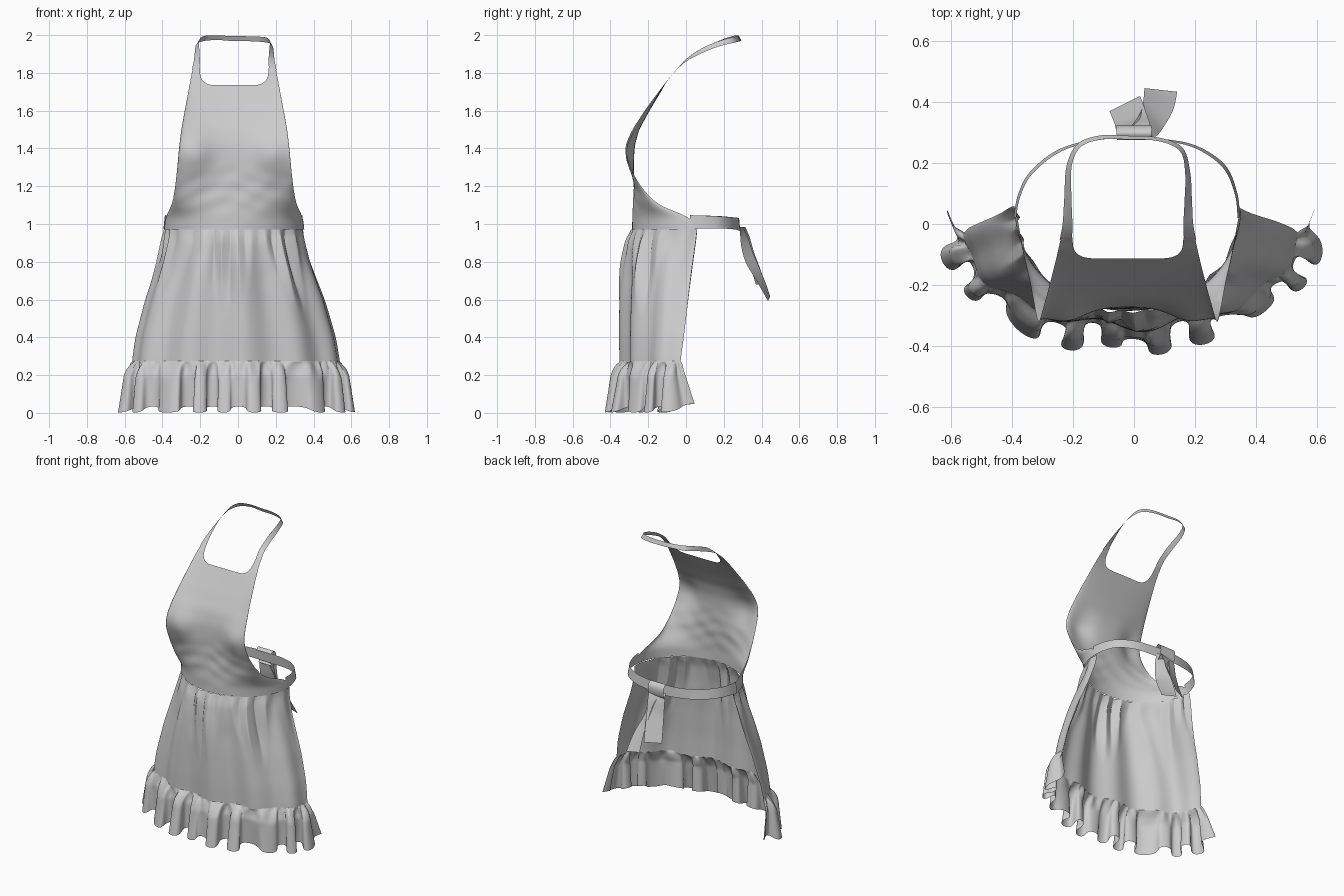
import bpy
from math import sin, cos, pi, exp
from mathutils import Vector


def grid(name, f, nu, nv):
    """Cloth sheet from f(u, v), u and v in 0..1."""
    verts = [f(i / nu, j / nv) for j in range(nv + 1) for i in range(nu + 1)]
    n = nu + 1
    faces = [(j * n + i, j * n + i + 1, (j + 1) * n + i + 1, (j + 1) * n + i)
             for j in range(nv) for i in range(nu)]
    me = bpy.data.meshes.new(name)
    me.from_pydata(verts, [], faces)
    me.polygons.foreach_set("use_smooth", [True] * len(faces))
    ob = bpy.data.objects.new(name, me)
    bpy.context.collection.objects.link(ob)
    return ob


def spline(pts, t):
    """Catmull-Rom through tuples, t in 0..1."""
    s = min(max(t, 0), 1) * (len(pts) - 1)
    i = min(int(s), len(pts) - 2)
    k = s - i
    p = [pts[min(max(i + d, 0), len(pts) - 1)] for d in (-1, 0, 1, 2)]
    return [0.5 * (2 * b + (c - a) * k + (2 * a - 5 * b + 4 * c - d) * k * k
                   + (3 * b - a - 3 * c + d) * k ** 3) for a, b, c, d in zip(*p)]


def lookup(rows, z, blur):
    """Table lookup keyed on the first column, averaged over +-blur."""
    def at(h):
        for a, b in zip(rows, rows[1:]):
            if h <= b[0]:
                k = max(0, (h - a[0]) / (b[0] - a[0]))
                return [p + (q - p) * k for p, q in zip(a[1:], b[1:])]
        return rows[-1][1:]
    samples = [at(z + blur * d) for d in (-1, -.5, 0, .5, 1)]
    return [sum(c) / 5 for c in zip(*samples)]


def smooth(k):
    k = min(max(k, 0), 1)
    return k * k * (3 - 2 * k)


def ribbon(name, rows, nu=32):
    """Band through rows of (centre xyz, half width xyz)."""
    def f(u, v):
        r = spline(rows, u)
        return Vector(r[:3]) + Vector(r[3:]) * (2 * v - 1)
    return grid(name, f, nu, 2)


# Bib: height, half width, y at centre, y at edge (a shallow valley between two swells)
BIB = [(.97, .372, -.285, .05), (1.04, .362, -.285, .02), (1.07, .345, -.282, -.08),
       (1.12, .325, -.28, -.17), (1.2, .312, -.276, -.24), (1.28, .303, -.276, -.285),
       (1.36, .296, -.275, -.312), (1.42, .29, -.27, -.312), (1.5, .28, -.248, -.281),
       (1.6, .262, -.193, -.219), (1.7, .243, -.133, -.145), (1.76, .232, -.098, -.1),
       (1.84, .216, -.033, -.028)]


def bib(u, v):
    t = (2 * u - 1) * pi / 2
    xf = sin(t)
    # Neckline with rounded corners running up into the straps
    k = min(max((abs(xf) - .36) / .46, 0), 1)
    top = 1.735 + .09 * (1 - (1 - k ** 3) ** .5)
    z = .97 + v * (top - .97)
    w, yc, ye = lookup(BIB, z, .022)
    x = w * xf
    y = yc + (ye - yc) * (1 - cos(t))
    y -= .034 * exp(-((z - 1.37) / .11) ** 2) * exp(-((abs(x) - .2) / .08) ** 2)
    # Soft pull creases around the midriff
    crease = exp(-((z - 1.17) / .12) ** 2) * cos(t)
    y += .0014 * crease * (sin(70 * z + 25 * abs(x) + 2 * sin(9 * x)) + sin(45 * z - 37 * x))
    return Vector((x - .02, y, z))


grid("bib", bib, 96, 64)

# Neck strap, running from the right of the neckline around the back to the left
ribbon("neck_strap", [
    (.184, -.052, 1.815, .02, 0, 0), (.178, .0, 1.866, .016, .004, -.003),
    (.178, .08, 1.915, .012, .003, -.011), (.176, .17, 1.953, .008, .003, -.013),
    (.155, .245, 1.973, .004, .006, -.014), (.08, .278, 1.98, 0, .006, -.013),
    (-.03, .284, 1.982, 0, .006, -.013), (-.11, .284, 1.986, 0, .007, -.012),
    (-.18, .258, 1.982, -.004, .006, -.014), (-.213, .19, 1.962, -.008, .003, -.013),
    (-.217, .08, 1.915, -.012, .003, -.011), (-.218, .0, 1.866, -.016, .004, -.003),
    (-.224, -.052, 1.815, -.02, 0, 0)], 72)

# Waist ties around the back
ribbon("waist_tie", [
    (.344, .02, 1.01, -.004, 0, .037), (.335, .1, 1.01, -.004, -.002, .034),
    (.295, .19, 1.008, -.004, -.004, .032), (.2, .254, 1.003, -.002, -.004, .032),
    (.08, .278, .999, 0, -.003, .034), (-.03, .284, .998, 0, -.003, .035),
    (-.13, .276, 1.0, 0, -.003, .033), (-.25, .238, 1.005, .003, -.004, .032),
    (-.34, .165, 1.01, .004, -.003, .033), (-.378, .09, 1.01, .004, -.002, .034),
    (-.391, .02, 1.01, .004, 0, .037)], 64)

# Knot loop wrapped over the ties, then two hanging tails
ribbon("knot", [
    (.0, .275, 1.03, -.055, 0, 0), (.0, .3, 1.043, -.058, 0, 0),
    (.0, .322, 1.015, -.058, 0, 0), (.0, .318, .965, -.056, 0, 0),
    (.0, .295, .94, -.054, 0, 0)], 20)
ribbon("tail_left", [
    (.0, .305, .985, -.055, -.008, 0), (-.005, .325, .93, -.055, -.012, 0),
    (-.01, .342, .85, -.052, -.018, 0), (-.02, .37, .76, -.05, -.024, 0),
    (-.03, .395, .68, -.05, -.025, 0)], 20)
ribbon("tail_right", [
    (.02, .295, .985, -.04, .008, 0), (.04, .315, .9, -.035, .025, 0),
    (.06, .345, .8, -.035, .03, 0), (.08, .395, .7, -.048, .022, 0),
    (.088, .44, .605, -.054, .006, .012)], 20)

# Skirt: height, half width, y at centre, y at edge
SKIRT = [(.27, .55, -.335, -.03), (.4, .53, -.338, -.012), (.6, .475, -.336, .012),
         (.8, .403, -.328, .038), (.92, .37, -.312, .055), (.97, .366, -.283, .06)]


def section(u, w, yc, ye):
    """Point, outward normal and tangent on a half-ellipse cross-section."""
    t = (2 * u - 1) * pi / 2
    d = ye - yc
    p = Vector((w * sin(t), yc + d * (1 - cos(t)), 0))
    n = Vector((d * sin(t), -w * cos(t), 0)).normalized()
    return p, n, Vector((-n.y, n.x, 0))


def skirt(u, v):
    z = .27 + .7 * v
    p, n, tan = section(u, *lookup(SKIRT, z, .03))
    th = 2 * pi * (12 * u + .35 * sin(11 * u))
    # Tight gathers below the seam melt into broad soft folds
    vary = .65 + .35 * sin(17 * u + 1)
    start = .5 + .2 * sin(23 * u)
    gather = .017 * smooth((v - start) / .4) * (1 - .6 * smooth((v - .93) / .07)) * vary
    broad = .018 * (1 - smooth((v - .6) / .4)) * sin(pi * u) ** .5
    off = gather * cos(th) + broad * cos(2 * pi * (5.5 * u + .1))
    p = p + n * off - tan * .3 * gather * sin(2 * th)
    return Vector((p.x - .02 + .01 * (1 - v), p.y, z))


grid("skirt", skirt, 240, 36)


# Hem ruffle: rounded folds that open toward the bottom
def ruffle(u, v):
    g = 1 - v
    p, n, tan = section(u, .55, -.335, -.03)
    th = 2 * pi * (10.5 * u + .25 * sin(13 * u) + .1 * sin(29 * u + 1) + .1)
    edge = smooth((abs(2 * u - 1) - .88) / .12)
    big = .8 + .3 * sin(21 * u + .5)
    amp = (.02 * smooth(g * 4) + .03 * g) * big * (1 - edge)
    puff = .03 * smooth(g * 3) + .012 * g
    # Fine pleats just under the seam
    pleat = .006 * exp(-((g - .15) / .15) ** 2) * smooth(g * 12) * sin(2.6 * th)
    off = puff * (1 - .2 * edge) + amp * cos(th) + pleat
    pos = skirt(u, 0) + n * off + tan * .38 * amp * sin(2 * th)
    pos.y += .075 * edge * g - .012 * sin(pi * u) ** 4 * g
    pos.x += .02 * edge * g * (1 if u > .5 else -1)
    hem = .018 - .016 * cos(th) * (1 - edge) + .03 * edge
    pos.z = .275 + .01 * sin(pi * min(g * 4, 1)) - g * (.275 - hem)
    return pos


grid("hem_ruffle", ruffle, 320, 20)
